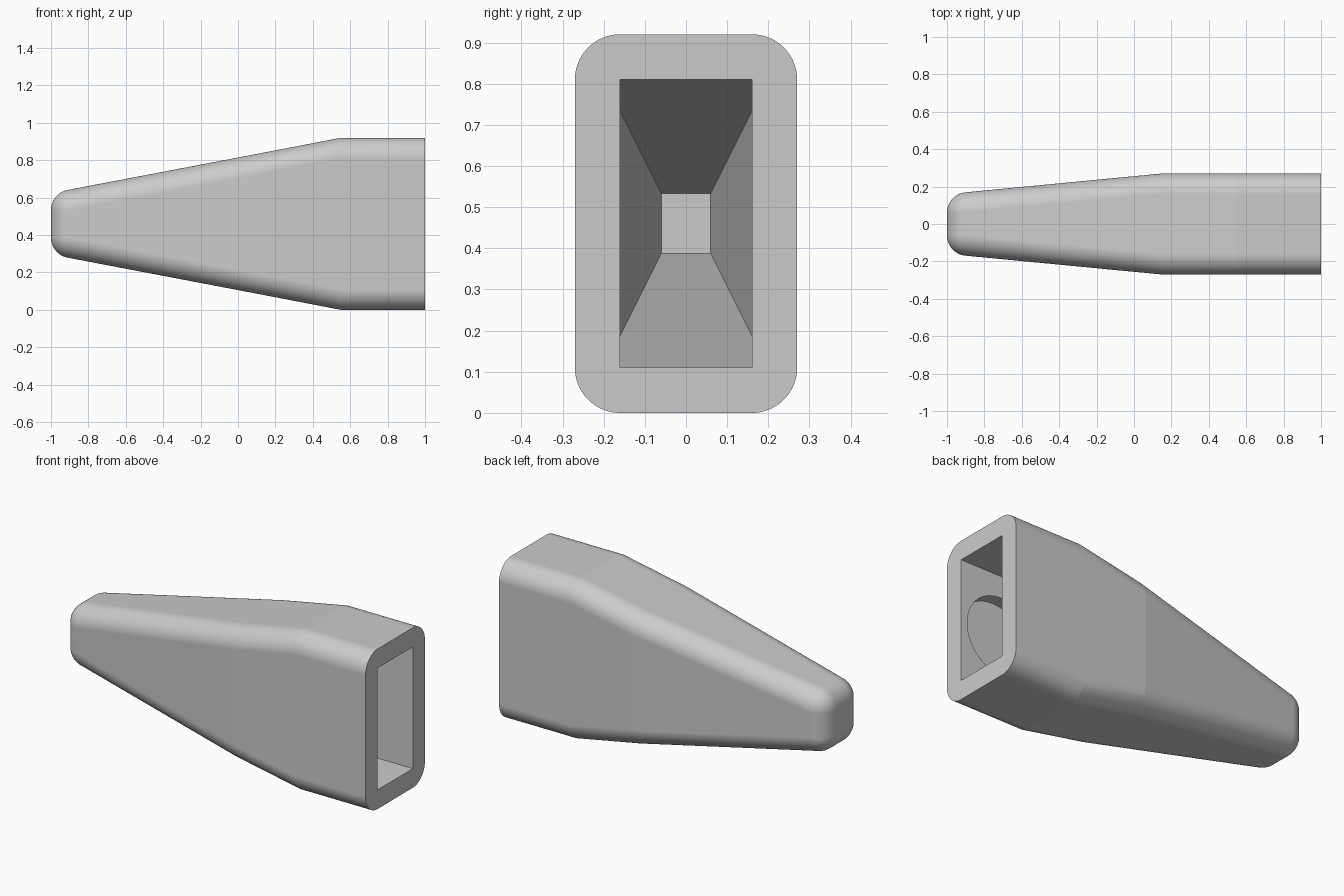
import bpy, bmesh, math

MID = 0.46      # height of the long axis
WALL = 0.11     # wall thickness, also the edge radius
STEPS = 24      # segments per rounded corner

old = bpy.data.objects.get("Cube")
if old:
    bpy.data.objects.remove(old)

grey = bpy.data.materials.new("plain grey")
grey.use_nodes = True
colour = (0.6, 0.6, 0.6, 1)
grey.diffuse_color = colour
grey.node_tree.nodes["Principled BSDF"].inputs["Base Color"].default_value = colour


def ring(x, half_w, half_h, radius):
    """Rectangle around the long axis, grown by a radius at its corners."""
    points = []
    for i, (sy, sz) in enumerate([(1, 1), (-1, 1), (-1, -1), (1, -1)]):
        for k in range(STEPS + 1 if radius else 1):
            a = math.pi / 2 * (i + k / STEPS)
            points.append((x, sy * half_w + radius * math.cos(a),
                           MID + sz * half_h + radius * math.sin(a)))
    return points


def loft(name, rings):
    """Closed skin through a row of rings."""
    bm = bmesh.new()
    rows = [[bm.verts.new(p) for p in r] for r in rings]
    for a, b in zip(rows, rows[1:]):
        for i in range(len(a)):
            j = (i + 1) % len(a)
            bm.faces.new((a[i], a[j], b[j], b[i]))
    bm.faces.new(rows[0])
    bm.faces.new(rows[-1])
    bmesh.ops.recalc_face_normals(bm, faces=bm.faces)
    mesh = bpy.data.meshes.new(name)
    bm.to_mesh(mesh)
    bm.free()
    mesh.materials.append(grey)
    obj = bpy.data.objects.new(name, mesh)
    bpy.context.collection.objects.link(obj)
    return obj


def carve(target, cutter):
    """Cut one solid out of another and drop the cutter."""
    cutter.hide_render = True
    bpy.context.view_layer.objects.active = target
    mod = target.modifiers.new("carve", "BOOLEAN")
    mod.operation, mod.solver, mod.object = "DIFFERENCE", "EXACT", cutter
    bpy.ops.object.modifier_apply(modifier=mod.name)
    bpy.data.objects.remove(cutter)


# Core sections: x, half width, half height
tip = (-0.89, 0.06, 0.073)
sections = [(0.15, 0.16, 0.273), (0.55, 0.16, 0.35), (1.0, 0.16, 0.35)]

# Outer sleeve: rounded tip, taper, straight mouth
rings = []
for k in range(STEPS + 1):
    t = math.radians(90 - 82 * k / STEPS)
    rings.append(ring(tip[0] - WALL * math.sin(t), tip[1], tip[2],
                      max(WALL * math.cos(t), 0.0005)))
rings += [ring(*s, WALL) for s in sections]
sleeve = loft("tapered_sleeve", rings)

# Hollow inside with the same taper, open at the mouth
mouth = (1.1, 0.16, 0.35)
cavity = loft("cavity_cutter", [ring(*s, 0) for s in [tip] + sections[:2] + [mouth]])
carve(sleeve, cavity)

# Round blind pocket in the inner face of the front wall
bpy.ops.mesh.primitive_cylinder_add(vertices=96, radius=0.225, depth=0.17,
                                    location=(0.735, -0.145, MID),
                                    rotation=(math.pi / 2, 0, 0))
pocket = bpy.context.object
pocket.name = "pocket_cutter"
pocket.data.materials.append(grey)
carve(sleeve, pocket)

# Smooth rounded edges, crisp creases
bpy.ops.object.select_all(action="DESELECT")
sleeve.select_set(True)
bpy.context.view_layer.objects.active = sleeve
bpy.ops.object.shade_smooth_by_angle(angle=math.radians(5))
weighted = sleeve.modifiers.new("weighted_normals", "WEIGHTED_NORMAL")
weighted.keep_sharp = True
